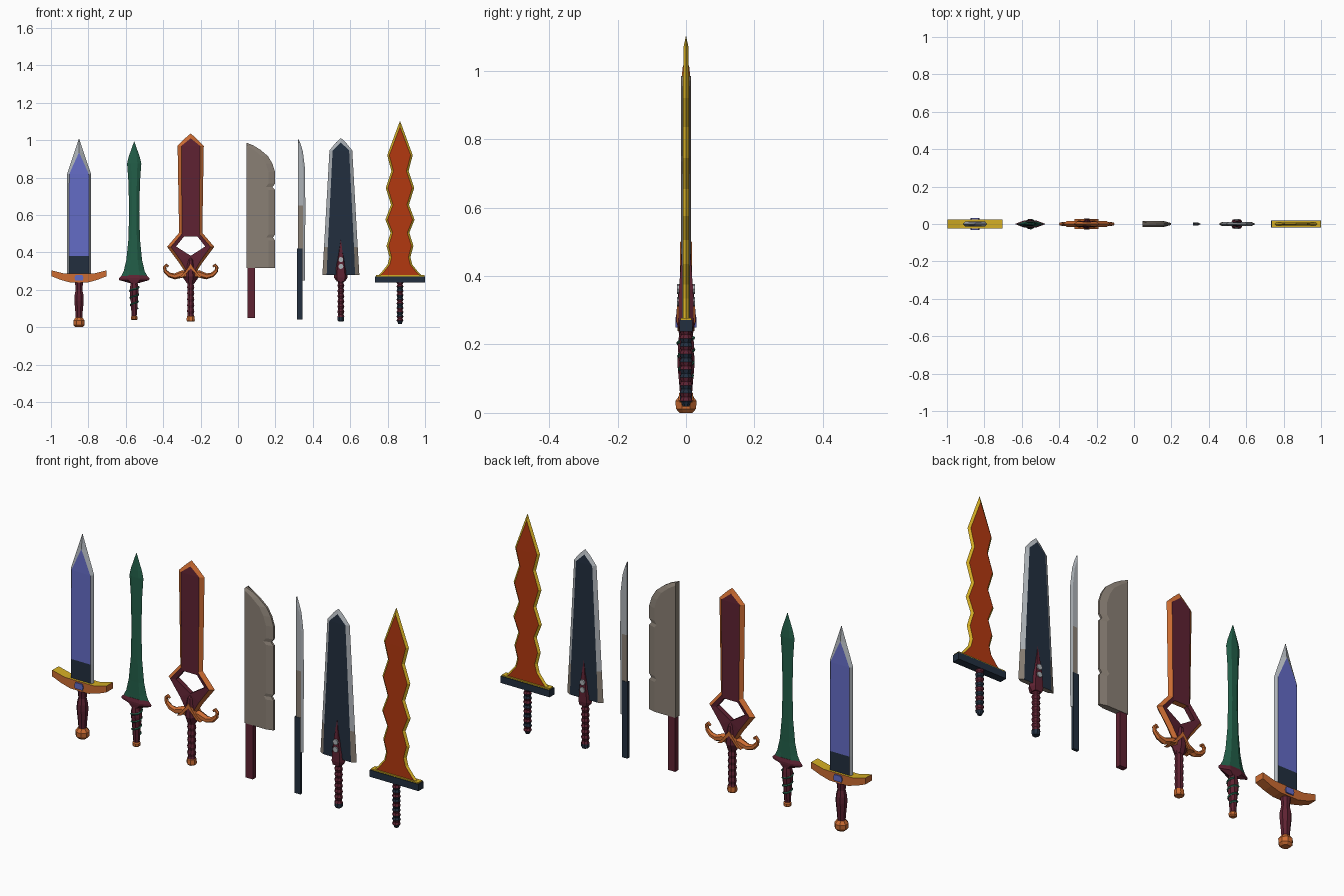
import bpy, bmesh, math
from mathutils import Vector

if "Cube" in bpy.data.objects:
    bpy.data.objects.remove(bpy.data.objects["Cube"])


def mat(name, r, g, b):
    m = bpy.data.materials.new(name)
    lin = [((c / 255 + 0.055) / 1.055) ** 2.4 for c in (r, g, b)]
    m.diffuse_color = (*lin, 1)
    m.use_nodes = True
    m.node_tree.nodes["Principled BSDF"].inputs["Base Color"].default_value = m.diffuse_color
    return m


BLUE, SILVER, GREEN = mat("blue", 100, 108, 198), mat("silver", 172, 177, 182), mat("green", 34, 94, 72)
MAROON, ORANGE, TAN = mat("maroon", 94, 34, 50), mat("orange", 204, 108, 50), mat("tan", 138, 128, 117)
NAVY, FLAME, YELLOW = mat("navy", 34, 47, 63), mat("flame", 178, 56, 16), mat("yellow", 212, 174, 36)


def loft(name, rings, rule):
    """Skin closed rings of points; rule(row, side) gives each face's material."""
    bm = bmesh.new()
    vs = [[bm.verts.new(p) for p in r] for r in rings]
    n, mats = len(rings[0]), []

    def face(verts, m):
        if m not in mats:
            mats.append(m)
        bm.faces.new(verts).material_index = mats.index(m)
    for i in range(len(rings) - 1):
        for k in range(n):
            j = (k + 1) % n
            face((vs[i][k], vs[i][j], vs[i + 1][j], vs[i + 1][k]), rule(i, k))
    face(vs[0][::-1], rule(0, 0))
    face(vs[-1], rule(len(rings) - 2, 0))
    bmesh.ops.remove_doubles(bm, verts=bm.verts, dist=0.0002)
    bmesh.ops.dissolve_degenerate(bm, edges=bm.edges, dist=0.0001)
    bmesh.ops.recalc_face_normals(bm, faces=bm.faces)
    me = bpy.data.meshes.new(name)
    bm.to_mesh(me)
    bm.free()
    for m in mats:
        me.materials.append(m)
    ob = bpy.data.objects.new(name, me)
    bpy.context.collection.objects.link(ob)
    return ob


def blade(name, cx, rows, rule):
    """Rows of (z, outer half width, flat half width, half thickness); sides 1 and 4 are flats."""
    loft(name, [[(cx - o, 0, z), (cx - w, -t, z), (cx + w, -t, z),
                 (cx + o, 0, z), (cx + w, t, z), (cx - w, t, z)] for z, o, w, t in rows], rule)


def lathe(name, cx, prof, rule, n=8):
    loft(name, [[(cx + r * math.cos(2 * math.pi * (k + .5) / n), r * math.sin(2 * math.pi * (k + .5) / n), z)
                 for k in range(n)] for r, z in prof], rule)


def prism(name, cx, pts, y, rule):
    loft(name, [[(cx + x, s * y, z) for x, z in pts] for s in (-1, 1)], rule)


def box(name, x0, x1, y, z0, z1, m):
    prism(name, 0, [(x0, z0), (x1, z0), (x1, z1), (x0, z1)], y, lambda i, k: m)


def tube(name, path, radii, m, ref, n=6):
    rings = []
    for i, p in enumerate(path):
        t = (Vector(path[min(i + 1, len(path) - 1)]) - Vector(path[max(i - 1, 0)])).normalized()
        a = t.cross(Vector(ref)).normalized()
        b = t.cross(a)
        rings.append([Vector(p) + radii[i] * (a * math.cos(2 * math.pi * k / n) + b * math.sin(2 * math.pi * k / n))
                      for k in range(n)])
    loft(name, rings, lambda i, k: m)


def ribs(z0, z1, count, r, dr):
    """Profile of a ribbed grip."""
    h = (z1 - z0) / count
    return [(r - dr * (j % 2), z0 + h * j / 2) for j in range(2 * count + 1)]


def only(m):
    return lambda i, k: m


def flats(core, edge):
    return lambda i, k: core if k in (1, 4) else edge


# Broad blue sword
c = -.85
blade("knight_blade", c, [(.27, .064, .054, .013), (.38, .064, .054, .013), (.82, .064, .052, .013),
                          (.935, .025, 0, .009), (1.01, 0, 0, 0)],
      lambda i, k: (NAVY if i == 0 else BLUE) if k in (1, 4) else SILVER)
half = [(.05, .24), (.1, .254), (.148, .273), (.148, .304), (.08, .287)]
prism("knight_guard", c, half + [(-x, z) for x, z in half[::-1]], .025,
      lambda i, k: YELLOW if k in (3, 4, 5) else ORANGE)
prism("knight_gem", c, [(-.02, .25), (.02, .25), (.024, .265), (.018, .28), (-.018, .28), (-.024, .265)], .031, only(BLUE))
lathe("knight_grip", c, [(.018, .04), (.021, .08), (.027, .14), (.026, .17), (.019, .2), (.024, .245)], only(MAROON))
lathe("knight_pommel", c, [(.02, 0), (.032, .012), (.033, .035), (.02, .052)], only(ORANGE))

# Slim green sword
c = -.555
blade("leaf_blade", c, [(z, w, w * .45, t) for z, w, t in
                        [(.265, .074, .014), (.3, .056, .013), (.36, .042, .012), (.47, .031, .011), (.62, .027, .01),
                         (.78, .031, .01), (.875, .038, .01), (.91, .03, .008), (.995, 0, 0)]], only(GREEN))
blade("leaf_guard", c, [(.235, .02, .015, .018), (.252, .08, .03, .02), (.262, .082, .03, .02), (.278, .066, .025, .015)],
      only(MAROON))
lathe("leaf_grip", c, [(.014, .055), (.017, .09), (.02, .14), (.026, .19), (.024, .215), (.018, .245)], only(MAROON))
N = 40
tube("leaf_wrap", [(c + (.018 + .007 * j / N) * math.cos(j * .5), (.018 + .007 * j / N) * math.sin(j * .5),
                    .1 + .12 * j / N) for j in range(N + 1)], [.005] * (N + 1), GREEN, (0, 0, 1), 5)
lathe("leaf_pommel", c, [(.012, .038), (.019, .043), (.019, .056), (.012, .064)], only(ORANGE))

# Maroon sword with open frame
c = -.253
blade("crest_blade", c, [(.485, .062, .046, .014), (.5, .062, .046, .014), (.97, .07, .05, .013),
                         (1.01, .03, 0, .01), (1.036, 0, 0, 0)], flats(MAROON, ORANGE))
frame = [((.062, .505), (.046, .5), (.036, .485)), ((.126, .43), (.106, .43), (.078, .432)),
         ((.062, .345), (.052, .355), (0, .382)), ((.03, .295), (.02, .3), (0, .31))]
horn = [(0, .275), (.045, .285), (.085, .272), (.115, .28), (.136, .3), (.14, .32), (.13, .333), (.119, .324)]
for s, side in ((-1, "left"), (1, "right")):
    def ring(o, m, h):
        return [(c + s * o[0], 0, o[1]), (c + s * m[0], -.017, m[1]), (c + s * h[0], -.012, h[1]),
                (c + s * h[0], .012, h[1]), (c + s * m[0], .017, m[1])]
    loft("crest_frame_" + side, [ring(*f) for f in frame], lambda i, k: ORANGE if k in (0, 4) else MAROON)
    tube("crest_horn_" + side, [(c + s * x, 0, z) for x, z in horn],
         [.022, .02, .016, .013, .01, .009, .008, .006], ORANGE, (0, 1, 0))
    prism("crest_chevron_" + side, c, [(s * x, z) for x, z in [(0, .315), (0, .338), (.036, .29), (.064, .262), (.04, .268)]],
          .027, only(ORANGE))
blade("crest_core", c, [(.235, .02, .01, .018), (.27, .045, .012, .03), (.36, .02, .006, .022), (.385, 0, 0, 0)], only(MAROON))
lathe("crest_grip", c, ribs(.055, .245, 6, .021, .004), only(MAROON))
lathe("crest_pommel", c, [(.02, .03), (.024, .038), (.022, .058), (.016, .064)], only(ORANGE))

# Cleaver with notched edge
edge = [(.318, .198), (.465, .198), (.48, .186), (.495, .198), (.735, .198), (.75, .184), (.768, .198),
        (.83, .198), (.875, .184), (.915, .16), (.95, .118), (.972, .082), (.985, .05)]
loft("cleaver_blade", [[(.046, -.015, z), (max(.046, x - .035), -.015, z), (x, -.005, z),
                        (x, .005, z), (max(.046, x - .035), .015, z), (.046, .015, z)] for z, x in edge], only(TAN))
box("cleaver_handle", .05, .09, .013, .05, .325, MAROON)

# Narrow knife
rows = [(.25, .357), (.42, .359), (.65, .36), (.85, .358), (.94, .347), (.985, .333), (1.01, .321)]
loft("knife_blade", [[(.32, -.005, z), (max(.32, min(.347, x - .01)), -.005, z), (x, 0, z),
                      (max(.32, min(.347, x - .01)), .005, z), (.32, .005, z)] for z, x in rows],
     lambda i, k: TAN if i < 2 and k in (0, 3, 4) else SILVER)
box("knife_handle", .315, .346, .007, .042, .42, NAVY)

# Wide tapering greatsword
c = .55
blade("great_blade", c, [(.278, .099, .076, .012), (.43, .09, .07, .012), (.945, .061, .044, .01),
                         (.988, .026, 0, .008), (1.012, 0, 0, 0)],
      lambda i, k: NAVY if k in (1, 4) else (TAN if i == 0 else SILVER))
blade("great_spike", c, [(.245, .022, .018, .02), (.265, .036, .022, .023), (.3, .036, .02, .022),
                         (.36, .022, .014, .021), (.47, 0, 0, .012)], only(MAROON))
for j, z in enumerate((.325, .362)):
    prism("great_rivet_%d" % (j + 1), c, [(.014 * math.cos(a * math.pi / 4), z + .014 * math.sin(a * math.pi / 4))
                                         for a in range(8)], .027, only(SILVER))
lathe("great_grip", c, ribs(.055, .25, 7, .02, .005), only(MAROON))
lathe("great_pommel", c, [(.015, .032), (.019, .038), (.019, .054), (.014, .06)], only(NAVY))

# Wavy flame sword
c = .866
wave = [(.27, .122), (.295, .098), (.335, .066), (.375, .056), (.435, .072), (.505, .05), (.575, .078), (.655, .048),
        (.745, .076), (.835, .046), (.92, .068)]
blade("flame_blade", c, [(z, w, w - .011, .009) for z, w in wave] + [(1.07, .013, 0, .007), (1.103, 0, 0, 0)],
      flats(FLAME, YELLOW))
box("flame_guard", .733, 1.0, .019, .238, .272, NAVY)
box("flame_guard_trim", .737, .996, .016, .272, .278, YELLOW)
lathe("flame_grip", c, [(.01, .018), (.015, .03)] + ribs(.035, .24, 9, .02, .005),
      lambda i, k: NAVY if i % 4 in (0, 1) else MAROON)
